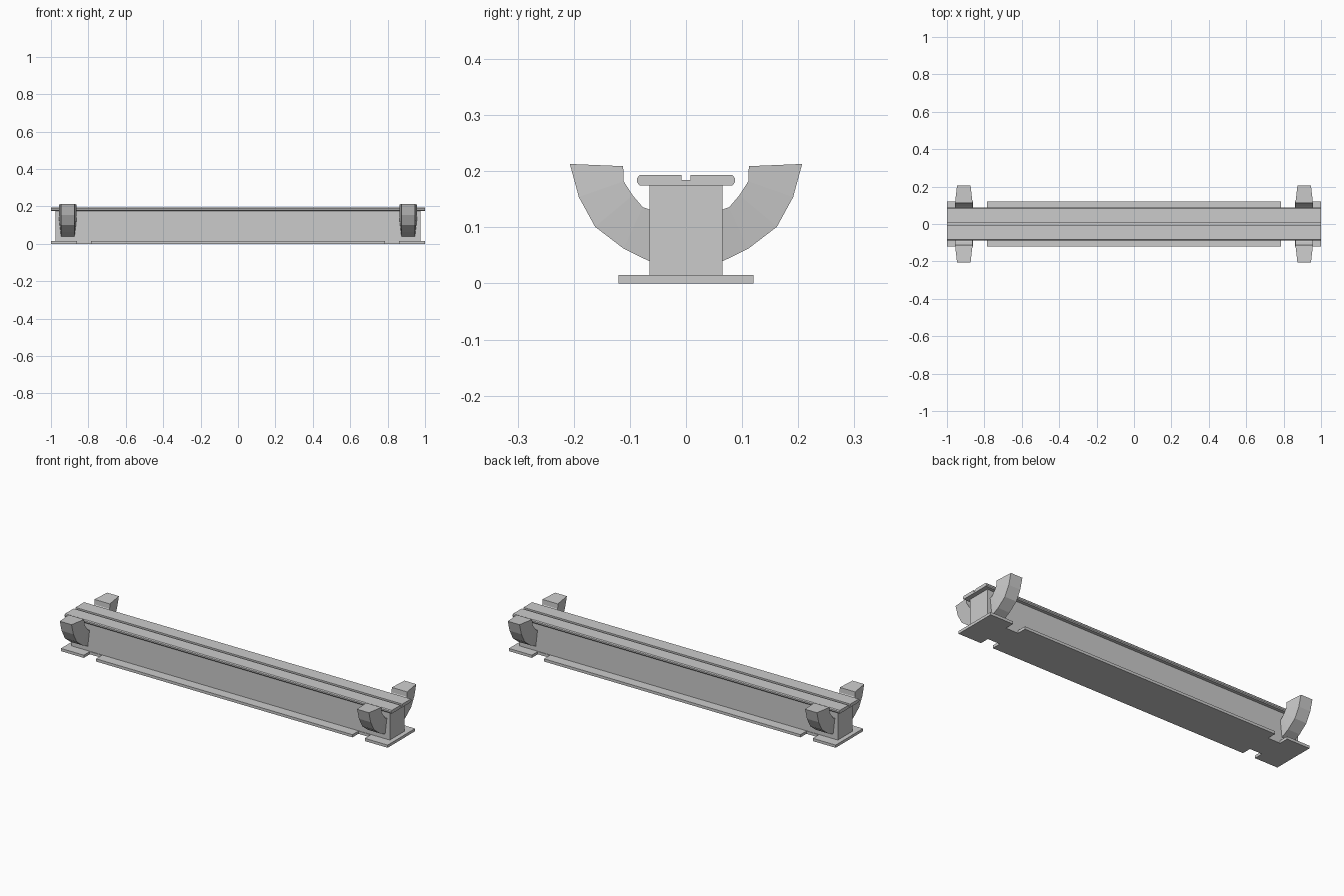
import bpy, bmesh

if "Cube" in bpy.data.objects:
    bpy.data.objects.remove(bpy.data.objects["Cube"])


def make_object(name, verts, faces):
    mesh = bpy.data.meshes.new(name)
    mesh.from_pydata(verts, [], faces)
    bm = bmesh.new()
    bm.from_mesh(mesh)
    bmesh.ops.recalc_face_normals(bm, faces=bm.faces)
    bm.to_mesh(mesh)
    bm.free()
    ob = bpy.data.objects.new(name, mesh)
    bpy.context.collection.objects.link(ob)
    return ob


def loft(name, rings):
    """Skin a list of equal-sized closed rings and cap both ends."""
    n = len(rings[0])
    verts = [p for r in rings for p in r]
    faces = [tuple(range(n)), tuple(range((len(rings) - 1) * n, len(rings) * n))]
    for k in range(len(rings) - 1):
        for i in range(n):
            j = (i + 1) % n
            faces.append((k * n + i, k * n + j, (k + 1) * n + j, (k + 1) * n + i))
    return make_object(name, verts, faces)


def mirrored(half):
    """Complete a half outline by mirroring its first coordinate."""
    return half + [(-a, b) for a, b in reversed(half)]


# Base plate with four edge notches
quarter = [(1, 0.12), (0.86, 0.12), (0.86, 0.068), (0.785, 0.068), (0.785, 0.12)]
upper = mirrored(quarter)
outline = upper + [(x, -y) for x, y in reversed(upper)]
loft("base_plate", [[(x, y, z) for x, y in outline] for z in (0, 0.015)])

# Beam body
body = mirrored([(0.065, 0.012), (0.065, 0.177)])
loft("beam_body", [[(x, y, z) for y, z in body] for x in (-0.975, 0.975)])

# Top rail with chamfered edges and centre groove
rail = mirrored([(0.008, 0.184), (0.008, 0.193), (0.083, 0.193), (0.087, 0.188),
                 (0.087, 0.180), (0.083, 0.175)])
loft("top_rail", [[(x, y, z) for y, z in rail] for x in (-1, 1)])

# Curved arms: (outer y, z) and (inner y, z) at each station
stations = [((0.060, 0.037), (0.060, 0.130)),
            ((0.111, 0.062), (0.077, 0.136)),
            ((0.162, 0.101), (0.095, 0.157)),
            ((0.191, 0.154), (0.111, 0.182)),
            ((0.207, 0.213), (0.112, 0.209))]
for sx, end in ((-1, "left"), (1, "right")):
    for sy, side in ((-1, "front"), (1, "back")):
        cx = 0.91 * sx
        rings = [[(cx - 0.036, sy * o[0], o[1]), (cx + 0.036, sy * o[0], o[1]),
                  (cx + 0.047, sy * i[0], i[1]), (cx - 0.047, sy * i[0], i[1])]
                 for o, i in stations]
        loft(f"arm_{end}_{side}", rings)
